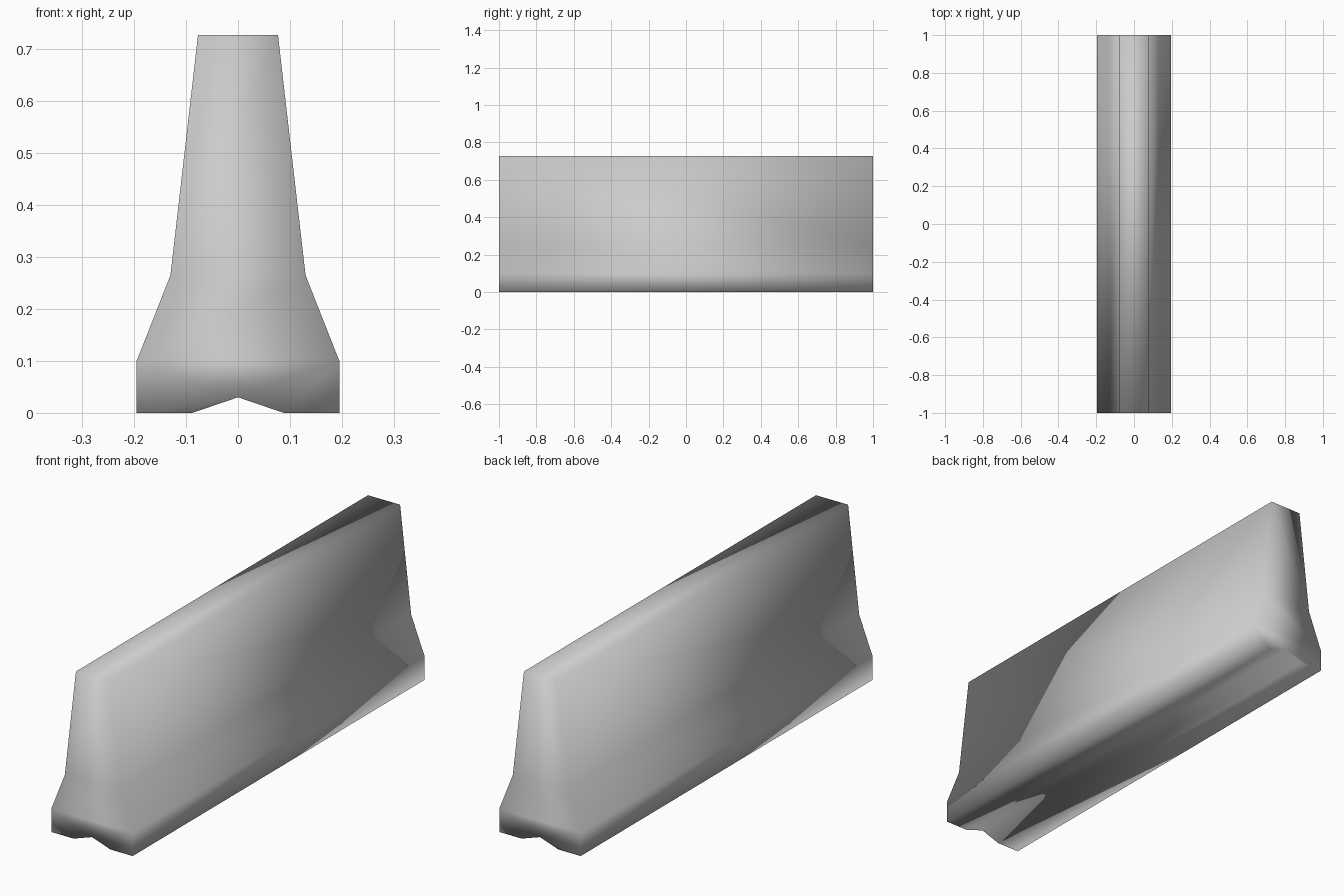
import bpy, bmesh

if "Cube" in bpy.data.objects:
    bpy.data.objects.remove(bpy.data.objects["Cube"])

# Half profile (x, z), from the top corner down and along the foot to the notch apex
half = [(0.077, 0.727), (0.13, 0.265), (0.195, 0.1), (0.195, 0.0), (0.088, 0.0), (0.0, 0.03)]
profile = half + [(-x, z) for x, z in reversed(half[:-1])]

# End faces as indices into the profile: upper wall, sloped skirt, foot with notch
cap_faces = [(0, 1, 9, 10), (1, 2, 8, 9), (2, 5, 8), (2, 3, 4, 5), (5, 6, 7, 8)]

bm = bmesh.new()
front, back = [[bm.verts.new((x, y, z)) for x, z in profile] for y in (-1, 1)]
for ring in (front, back):
    for face in cap_faces:
        bm.faces.new([ring[i] for i in face])

# Long sides, flat top and drainage channel underneath
n = len(profile)
for i in range(n):
    j = (i + 1) % n
    bm.faces.new((front[i], front[j], back[j], back[i]))

bmesh.ops.recalc_face_normals(bm, faces=bm.faces)
for f in bm.faces:
    f.smooth = True

mesh = bpy.data.meshes.new("road_barrier")
bm.to_mesh(mesh)
bm.free()
barrier = bpy.data.objects.new("road_barrier", mesh)
bpy.context.collection.objects.link(barrier)
